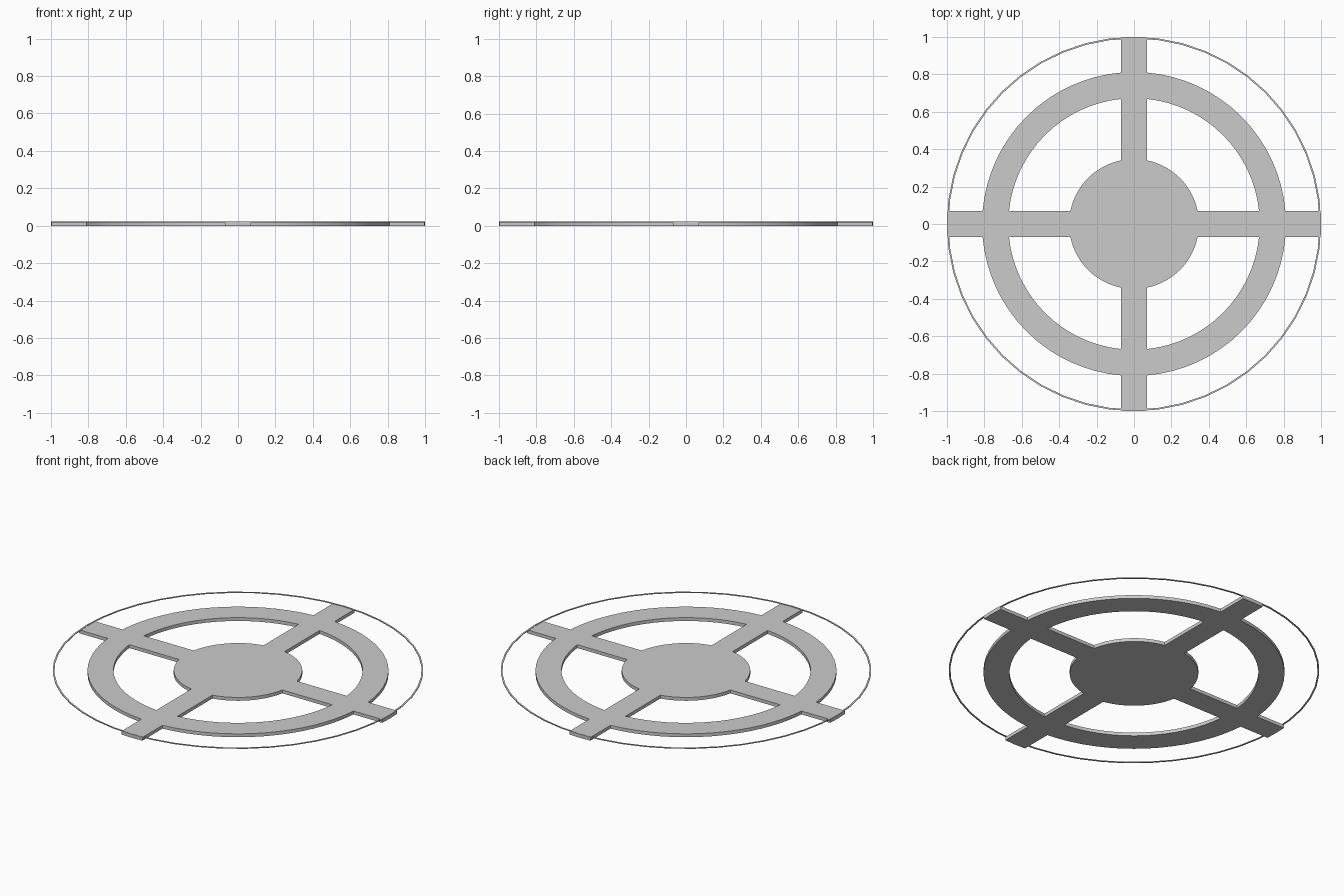
import bpy, bmesh, math

if "Cube" in bpy.data.objects:
    bpy.data.objects.remove(bpy.data.objects["Cube"])

HUB, RING_IN, RING_OUT, TIP = 0.347, 0.672, 0.812, 1.0
HALF = 0.069      # half width of a spoke
THICK = 0.02


def arc(r, a0, a1, n):
    return [(r * math.cos(a0 + (a1 - a0) * i / n), r * math.sin(a0 + (a1 - a0) * i / n))
            for i in range(n + 1)]


def plate(name, outlines, z0, z1):
    """Flat solid from closed outlines (inner ones become holes)."""
    cu = bpy.data.curves.new(name, 'CURVE')
    cu.dimensions = '2D'
    cu.fill_mode = 'BOTH'
    cu.extrude = (z1 - z0) / 2
    for pts in outlines:
        s = cu.splines.new('POLY')
        s.points.add(len(pts) - 1)
        for p, (x, y) in zip(s.points, pts):
            p.co = (x, y, 0, 1)
        s.use_cyclic_u = True
    tmp = bpy.data.objects.new(name + "_outline", cu)
    bpy.context.collection.objects.link(tmp)
    bpy.context.view_layer.update()
    me = bpy.data.meshes.new_from_object(tmp.evaluated_get(bpy.context.evaluated_depsgraph_get()))
    bpy.data.objects.remove(tmp)
    bm = bmesh.new()
    bm.from_mesh(me)
    bmesh.ops.remove_doubles(bm, verts=bm.verts, dist=1e-5)
    bmesh.ops.recalc_face_normals(bm, faces=bm.faces)
    bmesh.ops.translate(bm, verts=bm.verts, vec=(0, 0, (z0 + z1) / 2))
    bm.to_mesh(me)
    bm.free()
    ob = bpy.data.objects.new(name, me)
    bpy.context.collection.objects.link(ob)
    bpy.context.view_layer.objects.active = ob
    ob.select_set(True)
    bpy.ops.object.shade_smooth_by_angle(angle=math.radians(30))
    ob.select_set(False)
    return ob


# Hub, ring and four spokes as one plate: outer outline plus four windows
q = math.pi / 2
outer, windows = [], []
t, o, i, h = (math.asin(HALF / r) for r in (TIP, RING_OUT, RING_IN, HUB))
for k in range(4):
    a = k * q
    outer += arc(TIP, a - t, a + t, 2) + arc(RING_OUT, a + o, a + q - o, 16)
    windows.append(arc(RING_IN, a + i, a + q - i, 16) + arc(HUB, a + q - h, a + h, 14))
plate("spoked_plate", [outer] + windows, 0, THICK)

# Thin rim hoop level with the top face
full = 2 * math.pi
plate("thin_rim", [arc(1.0, 0, full, 48)[:-1], arc(0.991, 0, full, 48)[:-1]], 0.018, 0.022)
